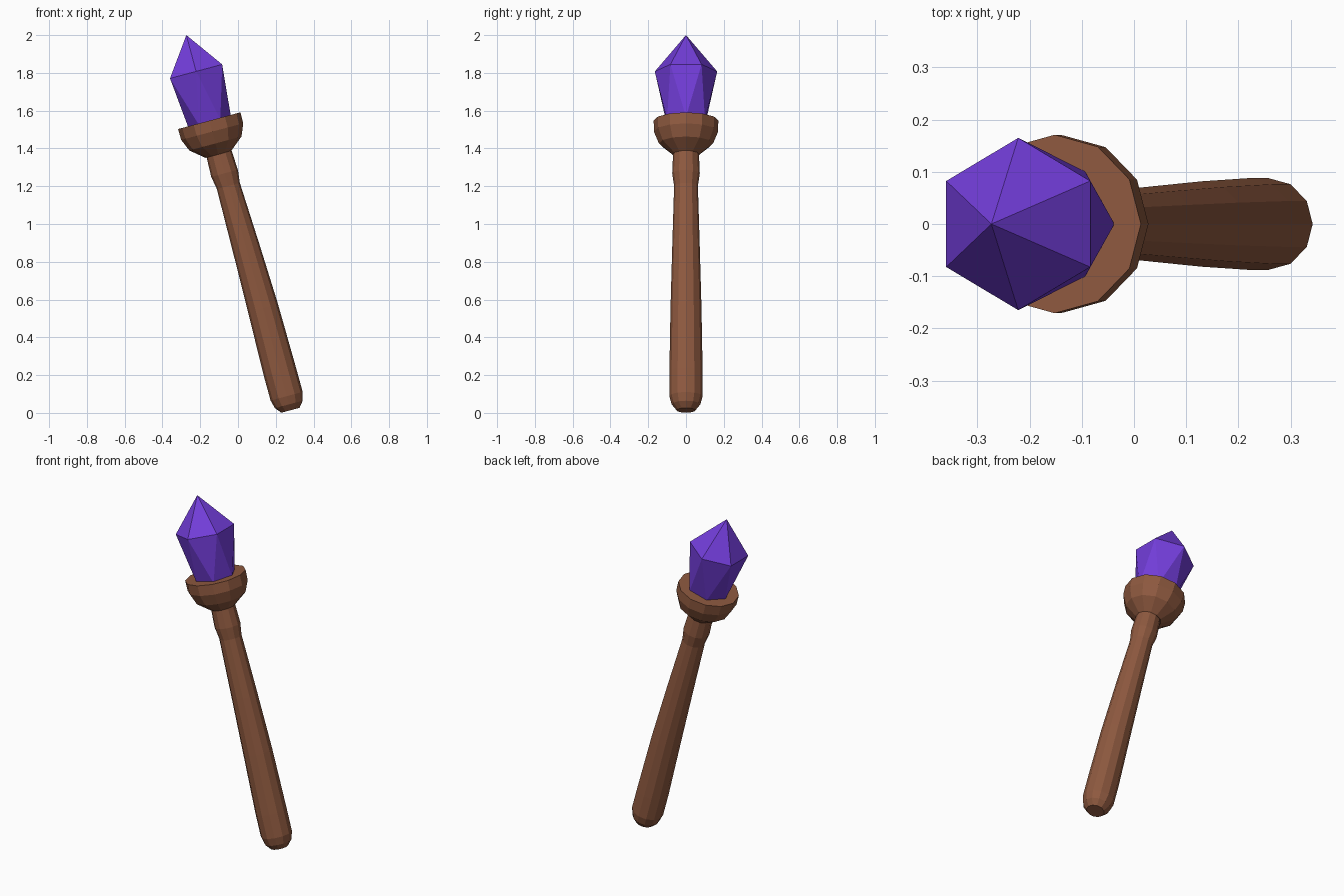
import bpy, bmesh, math
from mathutils import Vector

if "Cube" in bpy.data.objects:
    bpy.data.objects.remove(bpy.data.objects["Cube"])

TILT = math.radians(15)
ORIGIN = Vector((-0.152, 0, 1.547))                          # centre of the cup rim
AXIS = Vector((-math.sin(TILT), 0, math.cos(TILT)))          # along the staff
SIDE = Vector((math.cos(TILT), 0, math.sin(TILT)))           # across the staff


def material(name, colour):
    m = bpy.data.materials.new(name)
    m.diffuse_color = (*colour, 1)
    m.use_nodes = True
    m.node_tree.nodes["Principled BSDF"].inputs["Base Color"].default_value = m.diffuse_color
    return m


def lathe(name, sides, rings, mat, tip=None):
    """rings: (distance along axis, radius, sideways offset, twist in degrees)"""
    bm = bmesh.new()
    loops = []
    for t, r, off, twist in rings:
        loop = []
        for i in range(sides):
            a = math.tau * i / sides + math.radians(twist)
            p = ORIGIN + AXIS * t + SIDE * (off + r * math.cos(a))
            p.y += r * math.sin(a)
            loop.append(bm.verts.new(p))
        loops.append(loop)
    for (ra, a), (rb, b) in zip(zip(rings, loops), zip(rings[1:], loops[1:])):
        for i in range(sides):
            j = (i + 1) % sides
            if ra[3] == rb[3]:
                bm.faces.new((a[i], a[j], b[j], b[i]))
            else:                                            # twisted band of triangles
                bm.faces.new((a[i], a[j], b[i]))
                bm.faces.new((a[j], b[j], b[i]))
    bm.faces.new(loops[0][::-1])
    if tip is None:
        bm.faces.new(loops[-1])
    else:
        top = bm.verts.new(ORIGIN + AXIS * tip)
        for i in range(sides):
            bm.faces.new((loops[-1][i], loops[-1][(i + 1) % sides], top))
    bmesh.ops.recalc_face_normals(bm, faces=bm.faces)
    mesh = bpy.data.meshes.new(name)
    bm.to_mesh(mesh)
    bm.free()
    mesh.materials.append(mat)
    obj = bpy.data.objects.new(name, mesh)
    bpy.context.collection.objects.link(obj)
    return obj


wood = material("brown wood", (0.27, 0.10, 0.05))
gem = material("purple crystal", (0.17, 0.047, 0.70))

# Slightly bowed wooden handle with a rounded butt and a swelling under the cup
lathe("handle", 12, [
    (-1.592, 0.050, 0.018, 0), (-1.560, 0.076, 0.018, 0), (-1.515, 0.088, 0.018, 0),
    (-1.38, 0.088, 0.017, 0), (-1.03, 0.082, 0.018, 0), (-0.70, 0.073, 0.014, 0),
    (-0.36, 0.063, 0.008, 0), (-0.29, 0.073, 0.006, 0), (-0.15, 0.067, 0.004, 0)], wood)

# Rounded cup
lathe("cup", 12, [
    (-0.185, 0.070, 0, 0), (-0.125, 0.143, 0, 0),
    (-0.060, 0.170, 0, 0), (0, 0.171, 0, 0)], wood)

# Six-sided crystal: foot turned by half a side against the wide ring
lathe("crystal", 6, [(-0.01, 0.116, 0, 0), (0.27, 0.165, 0, 30)], gem, tip=0.469)
